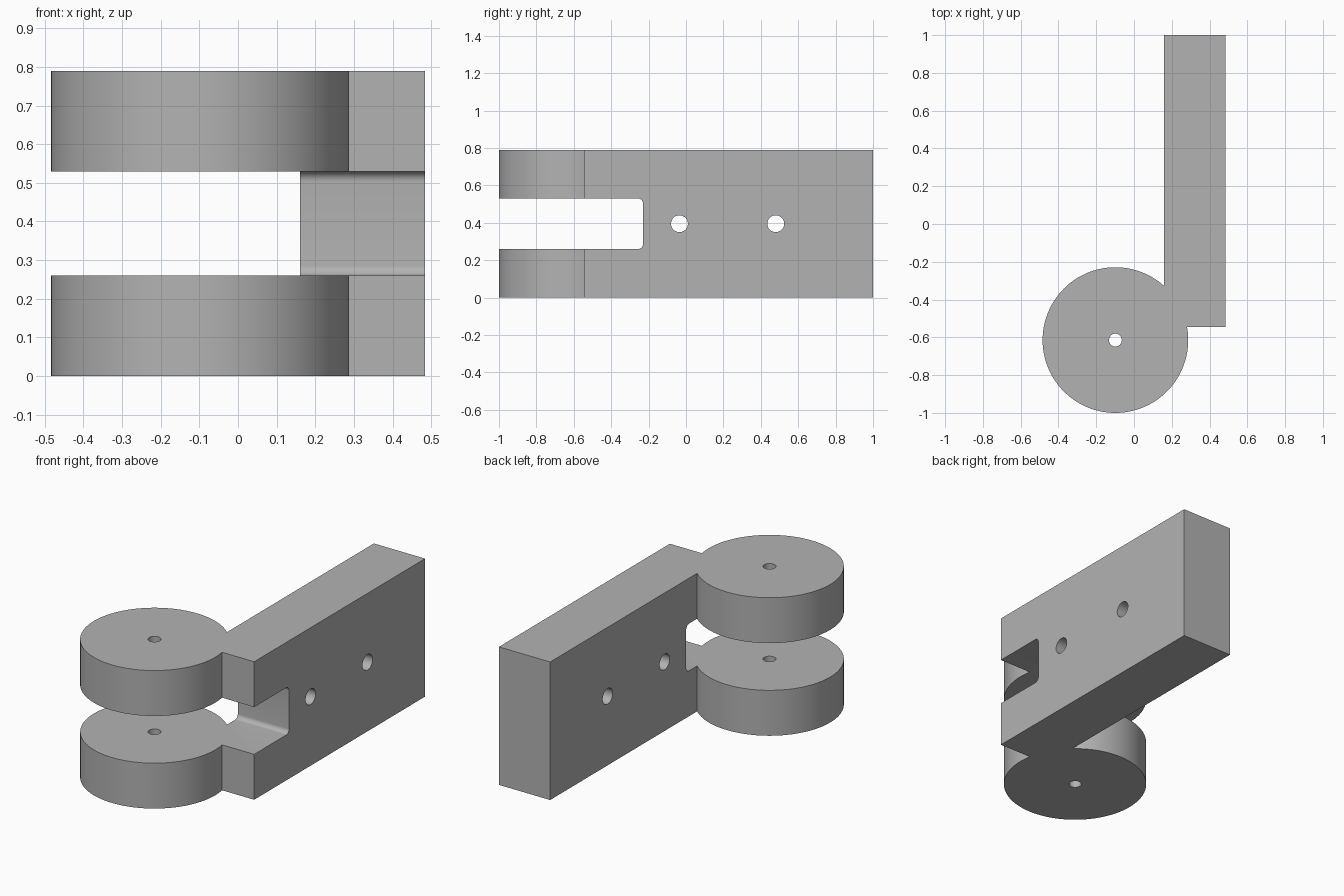
import bpy, bmesh, math
from mathutils import Matrix

if "Cube" in bpy.data.objects:
    bpy.data.objects.remove(bpy.data.objects["Cube"])

H = 0.79                              # overall height
SLOT_LOW, SLOT_HIGH = 0.26, 0.53
SLOT_END, FILLET = -0.23, 0.026
X0, X1 = 0.16, 0.484                  # bar thickness
Y0, Y1 = -0.545, 1.0                  # bar length
CX, CY, R = -0.0985, -0.6145, 0.3855  # knuckle discs

steel = bpy.data.materials.new("plain grey")
steel.use_nodes = True
grey = (0.45, 0.45, 0.45, 1)
steel.diffuse_color = grey
steel.node_tree.nodes["Principled BSDF"].inputs["Base Color"].default_value = grey


def make_object(name, bm):
    bmesh.ops.recalc_face_normals(bm, faces=bm.faces)
    mesh = bpy.data.meshes.new(name)
    bm.to_mesh(mesh)
    bm.free()
    mesh.materials.append(steel)
    obj = bpy.data.objects.new(name, mesh)
    bpy.context.collection.objects.link(obj)
    return obj


def cylinder(name, radius, depth, center, axis="Z", sides=32):
    bm = bmesh.new()
    turn = Matrix.Rotation(math.pi / 2, 4, "Y") if axis == "X" else Matrix()
    bmesh.ops.create_cone(bm, cap_ends=True, segments=sides, radius1=radius,
                          radius2=radius, depth=depth,
                          matrix=Matrix.Translation(center) @ turn)
    return make_object(name, bm)


def combine(target, other, operation):
    mod = target.modifiers.new(other.name, "BOOLEAN")
    mod.operation, mod.solver, mod.object = operation, "EXACT", other
    bpy.context.view_layer.objects.active = target
    bpy.ops.object.modifier_apply(modifier=mod.name)
    bpy.data.objects.remove(other)


def fillet(cy, cz, start):
    return [(cy + FILLET * math.cos(start - i * math.pi / 16),
             cz + FILLET * math.sin(start - i * math.pi / 16)) for i in range(9)]


# Bar with a rounded slot, as a side profile extruded through its thickness
profile = [(Y0, 0), (Y1, 0), (Y1, H), (Y0, H), (Y0, SLOT_HIGH)]
profile += fillet(SLOT_END - FILLET, SLOT_HIGH - FILLET, math.pi / 2)
profile += fillet(SLOT_END - FILLET, SLOT_LOW + FILLET, 0)
profile.append((Y0, SLOT_LOW))
bm = bmesh.new()
face = bm.faces.new([bm.verts.new((X0, y, z)) for y, z in profile])
side = bmesh.ops.extrude_face_region(bm, geom=[face])["geom"]
bmesh.ops.translate(bm, vec=(X1 - X0, 0, 0),
                    verts=[v for v in side if isinstance(v, bmesh.types.BMVert)])
bracket = make_object("hinge_bracket", bm)

# Upper and lower knuckle discs
for name, low, high in (("lower_disc", 0, SLOT_LOW), ("upper_disc", SLOT_HIGH, H)):
    disc = cylinder(name, R, high - low, (CX, CY, (low + high) / 2), sides=128)
    combine(bracket, disc, "UNION")

# Pin hole through both discs, and two mounting holes through the bar
combine(bracket, cylinder("pin_hole", 0.034, 2, (CX, CY, H / 2)), "DIFFERENCE")
for y in (-0.035, 0.48):
    hole = cylinder("mounting_hole", 0.045, 1, ((X0 + X1) / 2, y, H / 2), "X")
    combine(bracket, hole, "DIFFERENCE")

# Smooth curved walls, crisp edges
bpy.ops.object.select_all(action="DESELECT")
bracket.select_set(True)
bpy.context.view_layer.objects.active = bracket
bpy.ops.object.shade_smooth_by_angle(angle=math.radians(30))
